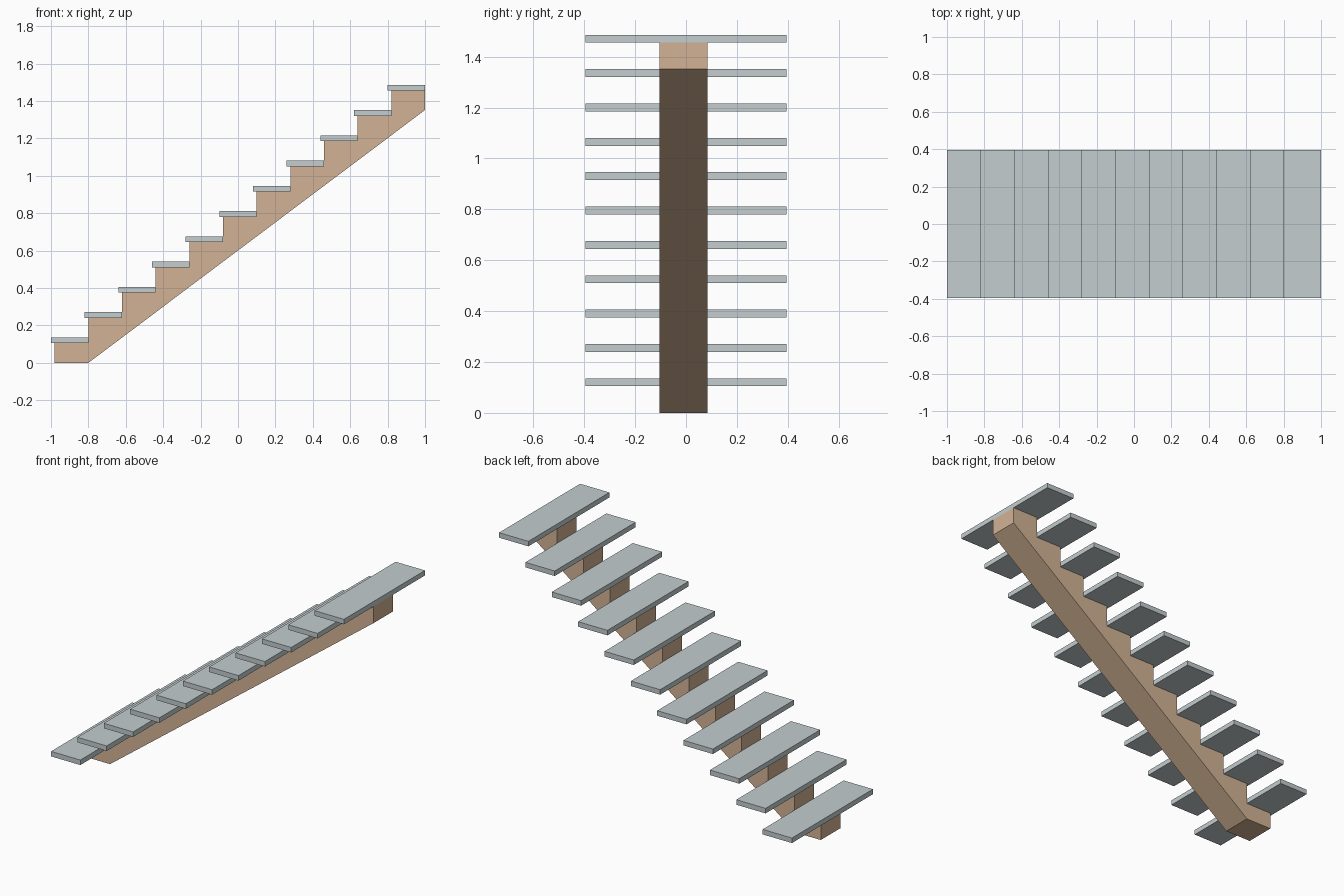
import bpy
import bmesh
from mathutils import Vector

if "Cube" in bpy.data.objects:
    bpy.data.objects.remove(bpy.data.objects["Cube"])

STEPS = 11
RUN, RISE = 0.18, 0.135
TREAD_DEPTH, TREAD_THICK, HALF_WIDTH = 0.2, 0.031, 0.395
FIRST_TOP = 0.105      # top of the first stringer notch
FIRST_RISER = -0.98


def material(name, color):
    mat = bpy.data.materials.new(name)
    mat.diffuse_color = color
    mat.use_nodes = True
    mat.node_tree.nodes["Principled BSDF"].inputs["Base Color"].default_value = mat.diffuse_color
    return mat


def extrude_profile(name, points, y0, y1, mat):
    """Extrude an x-z outline along y into a closed solid."""
    bm = bmesh.new()
    face = bm.faces.new([bm.verts.new((x, y0, z)) for x, z in points])
    res = bmesh.ops.extrude_face_region(bm, geom=[face], use_keep_orig=True)
    moved = [g for g in res["geom"] if isinstance(g, bmesh.types.BMVert)]
    bmesh.ops.translate(bm, verts=moved, vec=Vector((0, y1 - y0, 0)))
    bmesh.ops.recalc_face_normals(bm, faces=bm.faces)
    mesh = bpy.data.meshes.new(name)
    bm.to_mesh(mesh)
    bm.free()
    mesh.materials.append(mat)
    obj = bpy.data.objects.new(name, mesh)
    bpy.context.collection.objects.link(obj)
    return obj


wood = material("wood", (0.65, 0.45, 0.30, 1))
slate = material("tread_grey", (0.55, 0.61, 0.62, 1))

# Central saw-tooth stringer: sloped underside, stepped top
outline = [(-0.8, 0.0), (1.0, 1.352)]
for i in reversed(range(STEPS)):
    x, z = FIRST_RISER + RUN * i, FIRST_TOP + RISE * i
    outline += [(x + RUN, z), (x, z)]
outline.append((FIRST_RISER, 0.0))
extrude_profile("stringer", outline, -0.105, 0.085, wood)

# Treads resting on each notch
for i in range(STEPS):
    x, z = -1.0 + RUN * i, FIRST_TOP + RISE * i
    rect = [(x, z), (x + TREAD_DEPTH, z),
            (x + TREAD_DEPTH, z + TREAD_THICK), (x, z + TREAD_THICK)]
    extrude_profile(f"tread_{i + 1}", rect, -HALF_WIDTH, HALF_WIDTH, slate)
